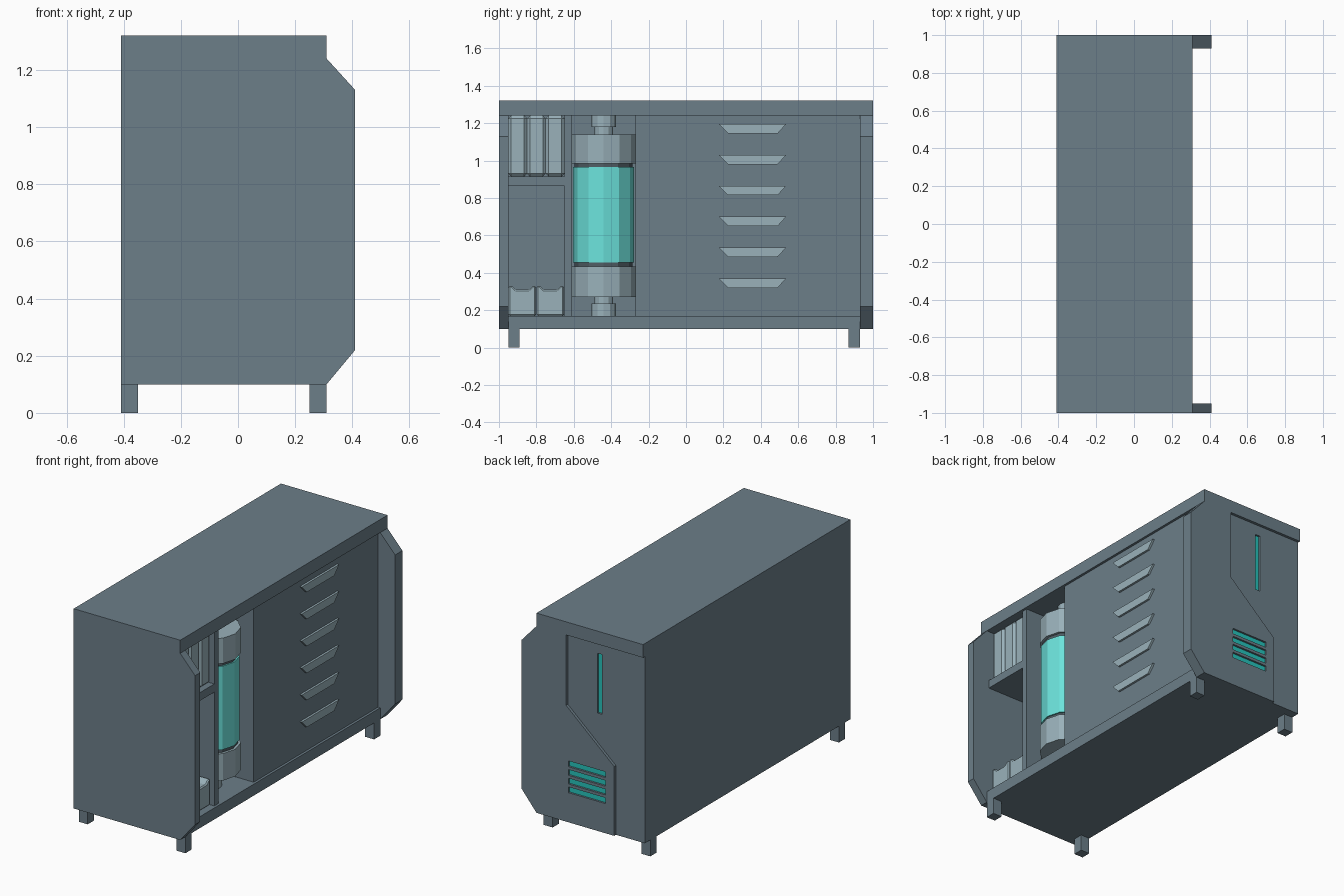
import bpy, bmesh, math

if "Cube" in bpy.data.objects:
    bpy.data.objects.remove(bpy.data.objects["Cube"])


def mat(name, c):
    m = bpy.data.materials.new(name)
    m.diffuse_color = (*c, 1)
    m.use_nodes = True
    m.node_tree.nodes["Principled BSDF"].inputs["Base Color"].default_value = m.diffuse_color
    return m


STEEL = mat("steel", (0.15, 0.21, 0.25))
LIGHT = mat("light_steel", (0.32, 0.44, 0.49))
DARK = mat("dark_seal", (0.08, 0.11, 0.13))
TEAL = mat("teal_glass", (0.15, 0.77, 0.72))
GLOW = mat("teal_strip", (0.02, 0.55, 0.50))


def finish(name, bm, m):
    bmesh.ops.recalc_face_normals(bm, faces=bm.faces[:])
    me = bpy.data.meshes.new(name)
    bm.to_mesh(me)
    bm.free()
    o = bpy.data.objects.new(name, me)
    bpy.context.collection.objects.link(o)
    if m:
        me.materials.append(m)
    return o


def prism(name, pts, axis, a, b, m=STEEL):
    """Extrude a profile: axis x takes (y, z) points, axis y takes (x, z) points."""
    put = (lambda p, t: (t, p[0], p[1])) if axis == "x" else (lambda p, t: (p[0], t, p[1]))
    bm = bmesh.new()
    lo = [bm.verts.new(put(p, a)) for p in pts]
    hi = [bm.verts.new(put(p, b)) for p in pts]
    n = len(pts)
    bm.faces.new(lo)
    bm.faces.new(hi)
    for i in range(n):
        bm.faces.new((lo[i], lo[(i + 1) % n], hi[(i + 1) % n], hi[i]))
    return finish(name, bm, m)


def box(name, x0, x1, y0, y1, z0, z1, m=STEEL):
    return prism(name, [(y0, z0), (y1, z0), (y1, z1), (y0, z1)], "x", x0, x1, m)


def drum(name, r, z0, z1, m=LIGHT, x=0.12, y=-0.44):
    bm = bmesh.new()
    bmesh.ops.create_cone(bm, cap_ends=True, segments=12, radius1=r, radius2=r, depth=z1 - z0)
    bmesh.ops.translate(bm, verts=bm.verts[:], vec=(x, y, (z0 + z1) / 2))
    return finish(name, bm, m)


def bevel(o, w):
    b = o.modifiers.new("bevel", "BEVEL")
    b.width = w
    b.segments = 1


def cut(o, cutter):
    cutter.hide_render = True
    cutter.hide_viewport = False
    cutter.display_type = "WIRE"
    b = o.modifiers.new("cut", "BOOLEAN")
    b.object = cutter
    b.operation = "DIFFERENCE"
    b.solver = "EXACT"


# Cabinet shell
box("lid", -0.41, 0.31, -1, 1, 1.24, 1.32)
box("base", -0.41, 0.31, -0.95, 0.93, 0.10, 0.17)
box("back_block", -0.41, -0.06, -0.95, 0.93, 0.17, 1.24)
box("door", -0.06, 0.295, -0.27, 0.93, 0.17, 1.24)
box("divider", -0.06, 0.295, -0.65, -0.61, 0.17, 1.24)
box("shelf", -0.06, 0.295, -0.95, -0.65, 0.865, 0.915)

# Side panels with chamfered front edge
side = [(-0.41, 0.10), (0.31, 0.10), (0.41, 0.22), (0.41, 1.13), (0.31, 1.24), (-0.41, 1.24)]
prism("left_side_panel", side, "y", -1, -0.95)
far = prism("right_side_panel", side, "y", 0.93, 1)

# Recessed area and glowing slots on the right side panel
step = [(-0.5, 0.05), (-0.215, 0.05), (-0.215, 0.523), (0.11, 0.81), (0.11, 1.3), (-0.5, 1.3)]
cutters = [prism("step_cutter", step, "y", 0.983, 1.1, None)]
slots = [(-0.122, -0.09, 0.81, 1.175)]
slots += [(-0.155, 0.095, 0.44 - 0.053 * i, 0.475 - 0.053 * i) for i in range(4)]
for i, (x0, x1, z0, z1) in enumerate(slots):
    surf = 0.983 if i == 0 else 1.0
    cutters.append(box(f"slot_cutter_{i}", x0, x1, surf - 0.025, 1.1, z0, z1, None))
    box(f"light_strip_{i}", x0, x1, surf - 0.03, surf - 0.012, z0, z1, GLOW)
for c in cutters:
    cut(far, c)

# Bake the cuts and remove the helper objects
bpy.context.view_layer.update()
dg = bpy.context.evaluated_depsgraph_get()
baked = bpy.data.meshes.new_from_object(far.evaluated_get(dg))
far.modifiers.clear()
far.data = baked
for c in cutters:
    bpy.data.objects.remove(c)

# Feet
for i, x in enumerate((-0.41, 0.25)):
    for j, y in enumerate((-0.95, 0.87)):
        box(f"foot_{i}{j}", x, x + 0.06, y, y + 0.06, 0, 0.10)

# Door louvres
for i in range(6):
    t = 1.195 - 0.165 * i
    prism(f"louvre_{i}", [(0.175, t), (0.535, t), (0.49, t - 0.05), (0.225, t - 0.05)],
          "x", 0.28, 0.308, LIGHT)

# Energy cell: caps, seals, glass and pipes
drum("cell_lower_cap", 0.17, 0.27, 0.435)
drum("cell_upper_cap", 0.17, 0.985, 1.14)
drum("cell_lower_seal", 0.155, 0.435, 0.455, DARK)
drum("cell_upper_seal", 0.155, 0.965, 0.985, DARK)
drum("cell_glass", 0.163, 0.455, 0.965, TEAL)
drum("lower_pipe", 0.05, 0.235, 0.27)
drum("upper_pipe", 0.05, 1.14, 1.18)
drum("lower_pipe_flange", 0.065, 0.17, 0.235)
drum("upper_pipe_flange", 0.065, 1.18, 1.24)

# Three modules on the shelf
for i in range(3):
    y = -0.95 + 0.1 * i
    bevel(box(f"module_{i}", -0.05, 0.27, y, y + 0.1, 0.915, 1.24, LIGHT), 0.015)

# Two crates with notched tops
for i in range(2):
    c = -0.875 + 0.15 * i
    pts = [(-0.073, 0.17), (0.073, 0.17), (0.073, 0.33), (0.055, 0.33),
           (0.035, 0.31), (-0.035, 0.31), (-0.055, 0.33), (-0.073, 0.33)]
    bevel(prism(f"crate_{i}", [(c + y, z) for y, z in pts], "x", -0.05, 0.27, LIGHT), 0.007)
